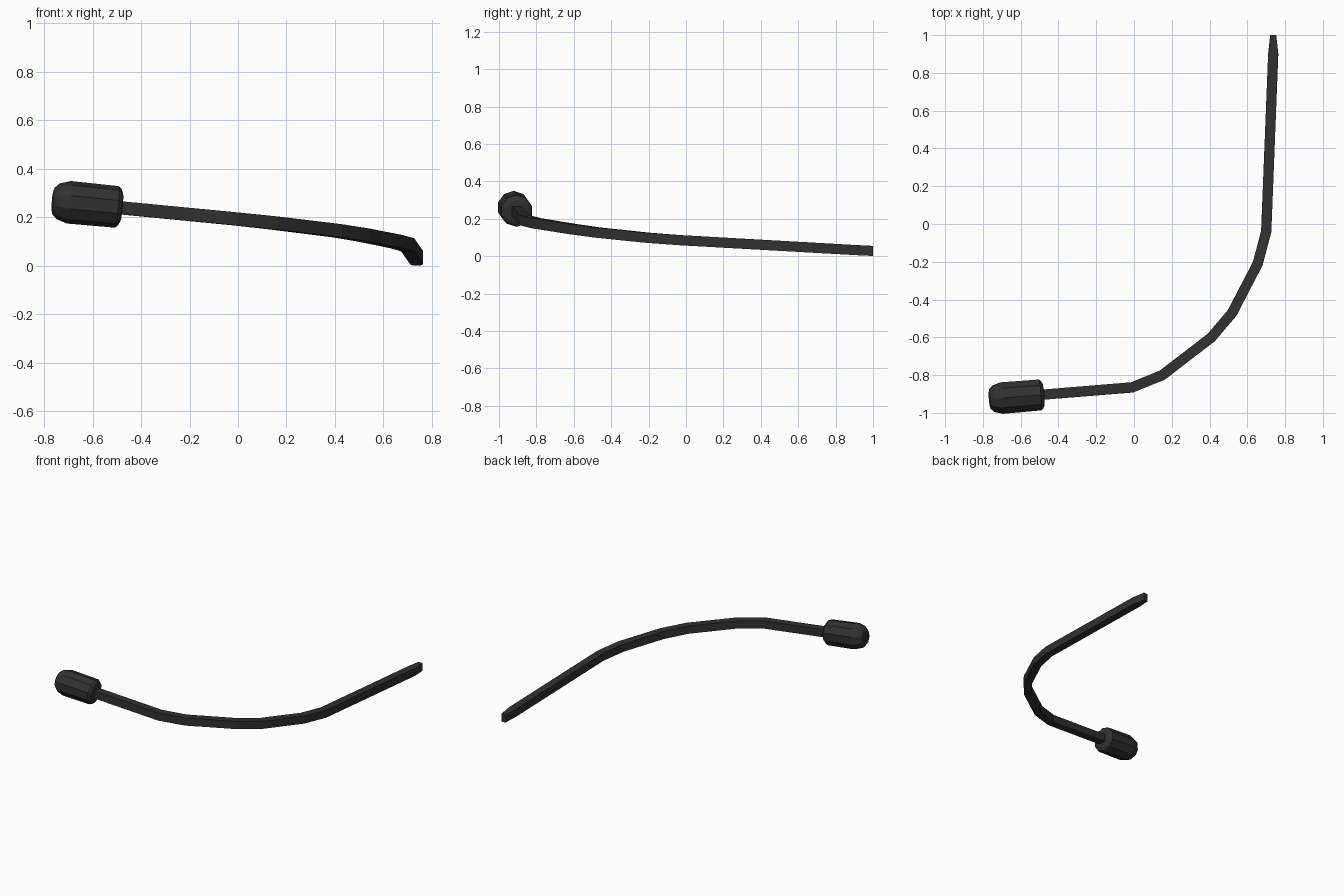
import bpy, bmesh, math
from mathutils import Vector

if "Cube" in bpy.data.objects:
    bpy.data.objects.remove(bpy.data.objects["Cube"])

black = bpy.data.materials.new("matte black")
black.diffuse_color = (0.03, 0.03, 0.03, 1)
black.use_nodes = True
black.node_tree.nodes["Principled BSDF"].inputs["Base Color"].default_value = black.diffuse_color


def loft(name, rings):
    """Skin a list of equal-sided rings and cap both ends."""
    bm = bmesh.new()
    vs = [[bm.verts.new(p) for p in r] for r in rings]
    n = len(vs[0])
    for a, b in zip(vs, vs[1:]):
        for i in range(n):
            j = (i + 1) % n
            bm.faces.new((a[i], a[j], b[j], b[i]))
    bm.faces.new(vs[0][::-1])
    bm.faces.new(vs[-1])
    bmesh.ops.recalc_face_normals(bm, faces=bm.faces)
    me = bpy.data.meshes.new(name)
    bm.to_mesh(me)
    bm.free()
    me.materials.append(black)
    ob = bpy.data.objects.new(name, me)
    bpy.context.collection.objects.link(ob)
    return ob


# Bent boom arm: square section, mitred at each bend, tapered at the tip
path = [Vector(p) for p in (
    (-0.55, -0.909, 0.245), (-0.01, -0.865, 0.193), (0.15, -0.80, 0.176),
    (0.41, -0.60, 0.144), (0.52, -0.47, 0.126), (0.655, -0.21, 0.099),
    (0.70, -0.04, 0.086), (0.737, 0.90, 0.033), (0.737, 1.0, 0.028))]
half = 0.027
rings = []
for i, p in enumerate(path):
    d0 = (p - path[max(i - 1, 0)]).normalized()
    d1 = (path[min(i + 1, len(path) - 1)] - p).normalized()
    t = (d0 + d1).normalized()
    cosine = t.dot(d1 if d1.length else d0)
    last = i == len(path) - 1
    if last:
        t = Vector((0, 1, 0))
    side = t.cross(Vector((0, 0, 1))).normalized()
    up = side.cross(t)
    w = 0.016 if last else half / cosine
    rings.append([p + side * w * sx + up * half * sz
                  for sx, sz in ((-1, -1), (1, -1), (1, 1), (-1, 1))])
loft("boom_arm", rings)

# Ten-sided foam windscreen, lathed along the direction of the arm's end
start = Vector((-0.484, -0.904, 0.241))
axis = (path[0] - path[1]).normalized()
side = axis.cross(Vector((0, 0, 1))).normalized()
up = side.cross(axis)
profile = [(-0.004, 0.058), (0.004, 0.076), (0.016, 0.086), (0.215, 0.088),
           (0.26, 0.074), (0.279, 0.055), (0.283, 0.042)]
loft("foam_windscreen", [
    [start + axis * d + (side * math.sin(k * math.tau / 10)
                         + up * math.cos(k * math.tau / 10)) * r
     for k in range(10)] for d, r in profile])
